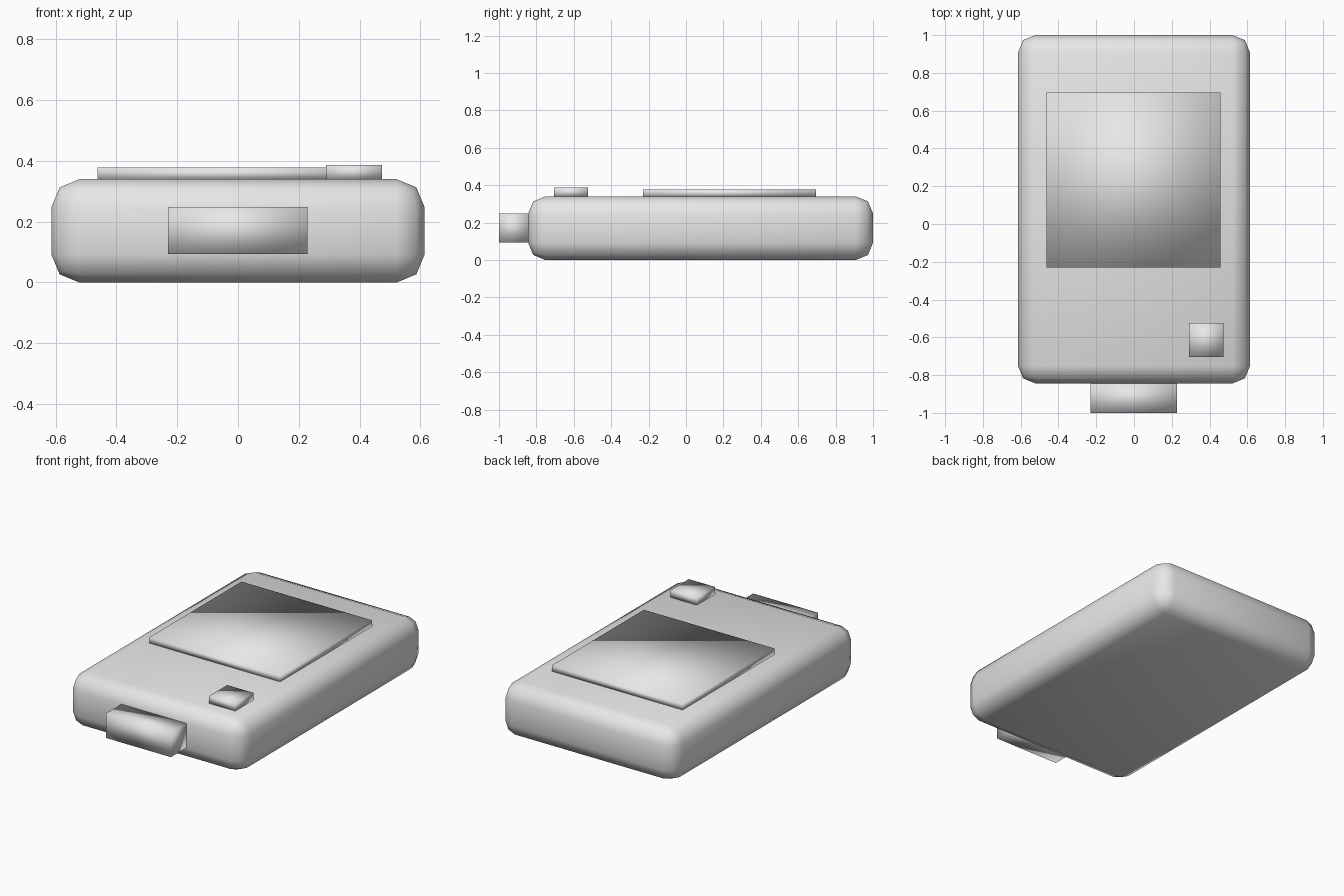
import bpy
import bmesh
from mathutils import Vector

if "Cube" in bpy.data.objects:
    bpy.data.objects.remove(bpy.data.objects["Cube"])

# One plain grey for the whole device
grey = bpy.data.materials.new("light_grey")
grey.diffuse_color = (0.8, 0.8, 0.8, 1.0)
grey.use_nodes = True
grey.node_tree.nodes["Principled BSDF"].inputs["Base Color"].default_value = grey.diffuse_color


def box(name, low, high, bevel=0.0):
    """Smooth-shaded box between two corners, optionally with rounded edges."""
    low, high = Vector(low), Vector(high)
    size, centre = high - low, (low + high) / 2
    bm = bmesh.new()
    bmesh.ops.create_cube(bm, size=1.0)
    for v in bm.verts:
        v.co = centre + v.co * size
    if bevel:
        bmesh.ops.bevel(bm, geom=bm.edges[:], offset=bevel, segments=2,
                        profile=0.5, affect='EDGES')
    for f in bm.faces:
        f.smooth = True
    mesh = bpy.data.meshes.new(name)
    bm.to_mesh(mesh)
    bm.free()
    mesh.materials.append(grey)
    obj = bpy.data.objects.new(name, mesh)
    bpy.context.collection.objects.link(obj)
    return obj


# Rounded case
box("case", (-0.614, -0.844, 0.0), (0.614, 1.0, 0.34), bevel=0.092)
# Raised square screen
box("screen", (-0.462, -0.23, 0.338), (0.457, 0.695, 0.378))
# Small square push button
box("button", (0.29, -0.705, 0.338), (0.474, -0.523, 0.387))
# Connector at the front end
box("connector", (-0.23, -1.0, 0.094), (0.228, -0.842, 0.249))
